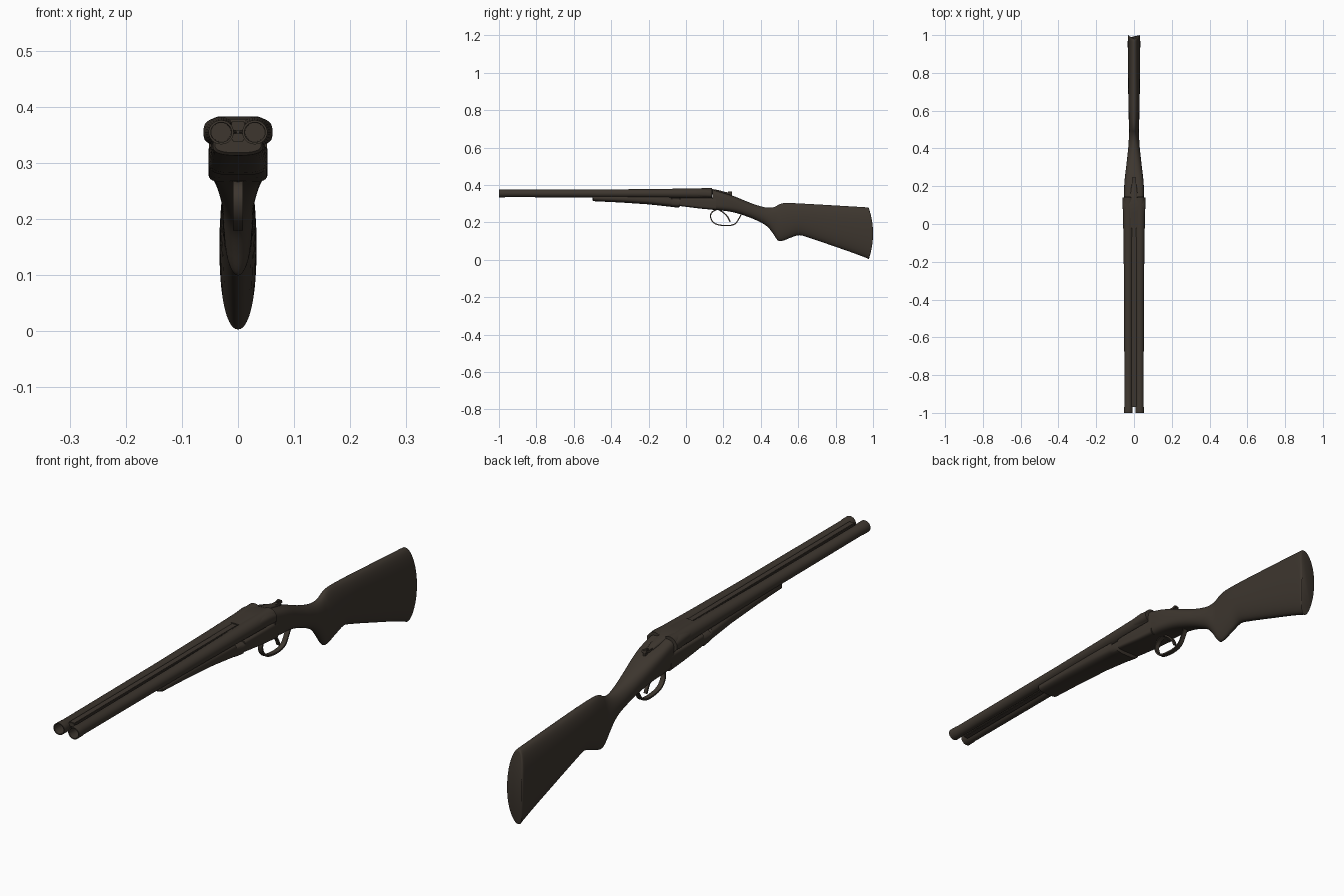
import bpy, bmesh, math
from mathutils import Vector

brown = bpy.data.materials.new("dark brown")
brown.diffuse_color = (0.047, 0.037, 0.028, 1)


def finish(name, bm, angle=35):
    bmesh.ops.recalc_face_normals(bm, faces=bm.faces)
    me = bpy.data.meshes.new(name)
    bm.to_mesh(me)
    bm.free()
    me.materials.append(brown)
    ob = bpy.data.objects.new(name, me)
    bpy.context.collection.objects.link(ob)
    bpy.ops.object.select_all(action='DESELECT')
    ob.select_set(True)
    bpy.context.view_layer.objects.active = ob
    bpy.ops.object.shade_smooth_by_angle(angle=math.radians(angle))
    return ob


def skin(bm, rings, cap=True, closed=True):
    vs = [[bm.verts.new(p) for p in r] for r in rings]
    n = len(vs[0])
    for a, b in zip(vs, vs[1:]):
        for i in range(n):
            j = (i + 1) % n
            bm.faces.new((a[i], a[j], b[j], b[i]))
    if cap:
        bm.faces.new(vs[0])
        bm.faces.new(vs[-1])


def smooth_rows(rows, k):
    out = []
    for i in range(len(rows) - 1):
        p = [rows[max(i - 1, 0)], rows[i], rows[i + 1], rows[min(i + 2, len(rows) - 1)]]
        for s in range(k):
            t = s / k
            out.append([0.5 * (2 * b + (c - a) * t + (2 * a - 5 * b + 4 * c - d) * t * t
                               + (3 * b - a - 3 * c + d) * t ** 3) for a, b, c, d in zip(*p)])
    return out + [rows[-1]]


def loft(name, rows, k=1, n=36, angle=35):
    """rows: y, bottom z, top z, half width, squareness, backward bulge"""
    if k > 1:
        rows = smooth_rows(rows, k)
    bm = bmesh.new()
    rings = []
    for y, zb, zt, w, e, bulge in rows:
        ring = []
        for i in range(n):
            a = 2 * math.pi * i / n
            c, s = math.cos(a), math.sin(a)
            u = math.copysign(abs(c) ** (2 / e), c)
            v = math.copysign(abs(s) ** (2 / e), s)
            ring.append((w * u, y + bulge * (1 - v * v), (zb + zt) / 2 + (zt - zb) / 2 * v))
        rings.append(ring)
    skin(bm, rings)
    return finish(name, bm, angle)


def ribbon(name, path, half_w, thick):
    path = [Vector((0, y, z)) for y, z in smooth_rows(path, 4)]
    bm = bmesh.new()
    rings = []
    for i, p in enumerate(path):
        d = (path[min(i + 1, len(path) - 1)] - path[max(i - 1, 0)]).normalized()
        nrm = Vector((0, -d.z, d.y)) * thick / 2
        x = Vector((half_w, 0, 0))
        rings.append([p + x + nrm, p - x + nrm, p - x - nrm, p + x - nrm])
    skin(bm, rings)
    return finish(name, bm)


def box(name, x0, x1, y0, y1, z0, z1, bevel=0.002):
    bm = bmesh.new()
    skin(bm, [[(x0, y, z0), (x1, y, z0), (x1, y, z1), (x0, y, z1)] for y in (y0, y1)])
    bmesh.ops.bevel(bm, geom=bm.edges[:], offset=bevel, segments=2, affect='EDGES')
    return finish(name, bm)


# twin barrels with hollow muzzles
for side, label in ((-1, "left"), (1, "right")):
    prof = [(-0.88, 0.0175), (-1, 0.0185), (-1, 0.0225), (-0.97, 0.0222), (-0.965, 0.021),
            (-0.4, 0.0222), (-0.1, 0.0255), (0.06, 0.0285), (0.14, 0.0295)]
    bm = bmesh.new()
    skin(bm, [[(side * 0.03 + r * math.cos(2 * math.pi * i / 32), y,
                0.3545 + r * 0.96 * math.sin(2 * math.pi * i / 32)) for i in range(32)]
              for y, r in prof])
    finish(label + "_barrel", bm)

# ribs between the barrels
box("top_rib", -0.012, 0.012, -0.968, 0.14, 0.358, 0.3745)
box("lower_rib", -0.011, 0.011, -0.968, 0.1, 0.338, 0.352)

# breech block around the barrel ends
loft("breech", [(-0.02, 0.334, 0.378, 0.05, 3, 0), (0.06, 0.33, 0.381, 0.058, 3, 0),
                (0.105, 0.328, 0.383, 0.0615, 3, 0), (0.14, 0.328, 0.377, 0.0615, 3, 0)])

# fore-end under the barrels
loft("fore_end", [(-0.5, 0.318, 0.345, 0.041, 2.6, 0), (-0.495, 0.313, 0.346, 0.045, 2.6, 0),
                  (-0.35, 0.306, 0.347, 0.047, 2.6, 0), (-0.2, 0.296, 0.346, 0.049, 2.8, 0),
                  (-0.08, 0.283, 0.342, 0.052, 3, 0), (-0.075, 0.282, 0.331, 0.052, 3, 0),
                  (-0.04, 0.278, 0.330, 0.053, 3.2, 0), (-0.03, 0.290, 0.328, 0.053, 3.4, 0)])

# action bar below the breech
loft("action_bar", [(-0.032, 0.287, 0.331, 0.052, 6, 0), (0.0, 0.283, 0.332, 0.053, 6, 0),
                    (0.08, 0.273, 0.332, 0.053, 6, 0), (0.16, 0.266, 0.332, 0.053, 6, 0)], n=48)

# receiver tail, wrist, pistol grip and butt in one flowing body
loft("receiver_and_stock", [
    (0.143, 0.267, 0.374, 0.052, 4.5, 0), (0.2, 0.262, 0.358, 0.052, 4, 0),
    (0.25, 0.254, 0.342, 0.048, 3.2, 0), (0.3, 0.240, 0.322, 0.042, 2.6, 0),
    (0.36, 0.218, 0.298, 0.035, 2.2, 0), (0.41, 0.194, 0.283, 0.030, 2, 0),
    (0.44, 0.172, 0.278, 0.028, 2, 0), (0.465, 0.140, 0.280, 0.027, 2, 0),
    (0.485, 0.110, 0.288, 0.026, 2, 0), (0.5, 0.099, 0.297, 0.026, 2, 0),
    (0.525, 0.104, 0.303, 0.027, 2, 0), (0.56, 0.118, 0.303, 0.028, 2.1, 0),
    (0.605, 0.131, 0.301, 0.029, 2.1, 0), (0.66, 0.117, 0.298, 0.030, 2.2, 0),
    (0.8, 0.069, 0.290, 0.032, 2.2, 0.002), (0.9, 0.034, 0.284, 0.033, 2.2, 0.01),
    (0.965, 0.009, 0.280, 0.033, 2.2, 0.018), (0.976, 0.003, 0.277, 0.032, 2.2, 0.02),
    (0.979, 0.008, 0.272, 0.028, 2.2, 0.021)], k=3, n=40)

# opening lever and safety on top
loft("lever_pivot", [(0.14, 0.35, 0.378, 0.02, 3, 0), (0.18, 0.35, 0.371, 0.017, 3, 0),
                     (0.21, 0.345, 0.362, 0.012, 3, 0)], n=20)
ribbon("top_lever", [(0.17, 0.366), (0.2, 0.359), (0.225, 0.356), (0.245, 0.360)], 0.009, 0.009)
box("safety_button", -0.006, 0.006, 0.225, 0.245, 0.338, 0.366)

# trigger guard and trigger
ribbon("trigger_guard", [(0.165, 0.268), (0.142, 0.257), (0.131, 0.236), (0.137, 0.212),
                         (0.156, 0.193), (0.19, 0.184), (0.235, 0.183), (0.265, 0.194),
                         (0.28, 0.215), (0.298, 0.247)], 0.009, 0.006)
ribbon("trigger", [(0.175, 0.268), (0.2, 0.252), (0.222, 0.23), (0.236, 0.202)], 0.006, 0.007)
